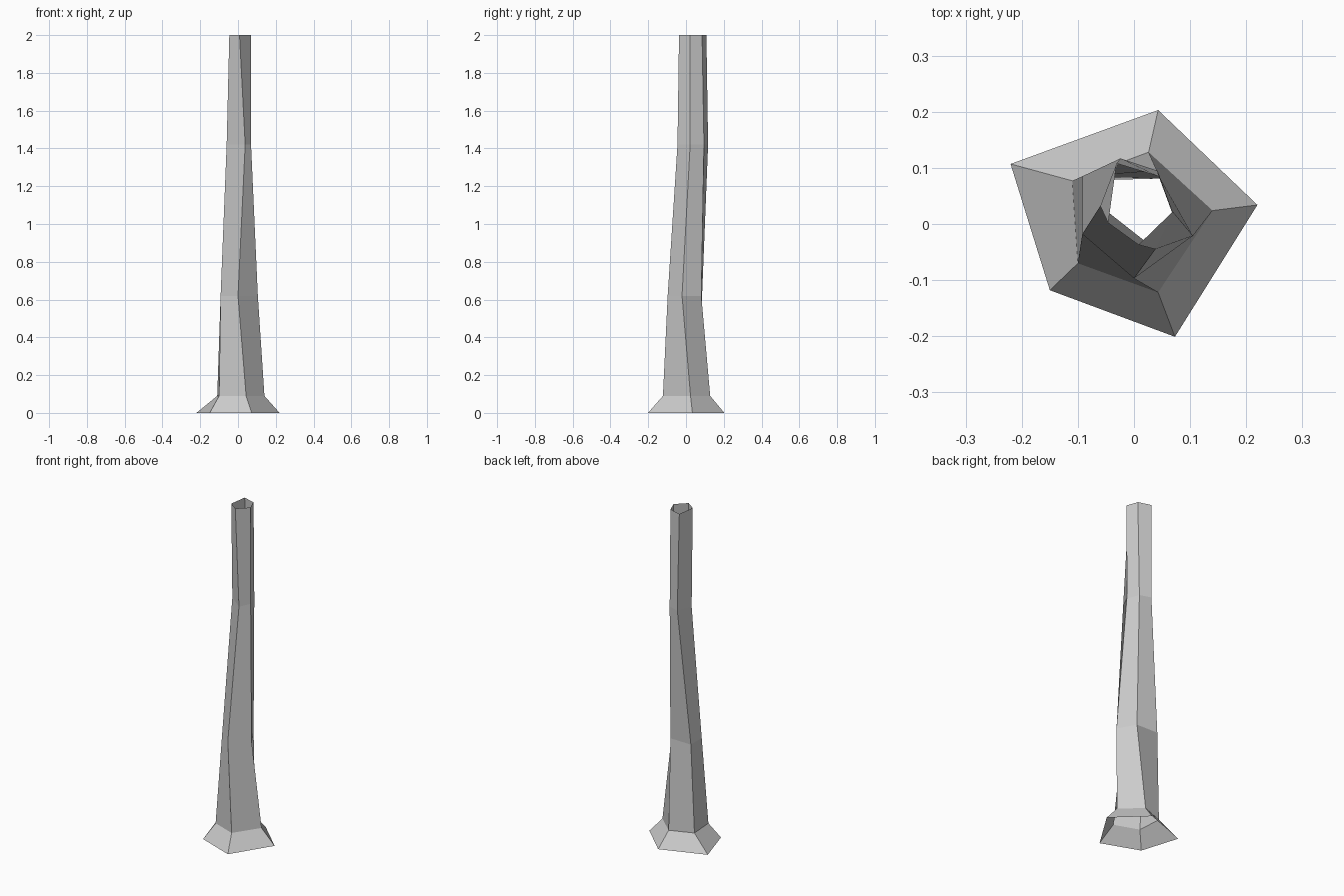
import bpy, bmesh

if "Cube" in bpy.data.objects:
    bpy.data.objects.remove(bpy.data.objects["Cube"])

# Five-sided cross-sections from ground to tip: back-left, back, right, front, left
RINGS = [
    (0.00, [(-.22, .107), (.043, .203), (.22, .034), (.073, -.201), (-.15, -.118)]),
    (0.09, [(-.11, .077), (.026, .128), (.14, .024), (.043, -.122), (-.10, -.07)]),
    (0.62, [(-.092, .085), (.047, .081), (.105, -.021), (0, -.097), (-.092, -.018)]),
    (1.42, [(-.024, .117), (.042, .095), (.069, .022), (.038, -.045), (-.06, .032)]),
    (2.00, [(-.031, .108), (.044, .085), (.068, .02), (.008, -.037), (-.046, .002)]),
]

# Hollow tapering trunk with flared foot, open at both ends
bm = bmesh.new()
rings = [[bm.verts.new((x, y, z)) for x, y in pts] for z, pts in RINGS]
for low, high in zip(rings, rings[1:]):
    for i in range(5):
        j = (i + 1) % 5
        bm.faces.new((low[i], high[i], high[j], low[j]))
bmesh.ops.recalc_face_normals(bm, faces=bm.faces)
mesh = bpy.data.meshes.new("trunk")
bm.to_mesh(mesh)
bm.free()
trunk = bpy.data.objects.new("trunk", mesh)
bpy.context.collection.objects.link(trunk)
